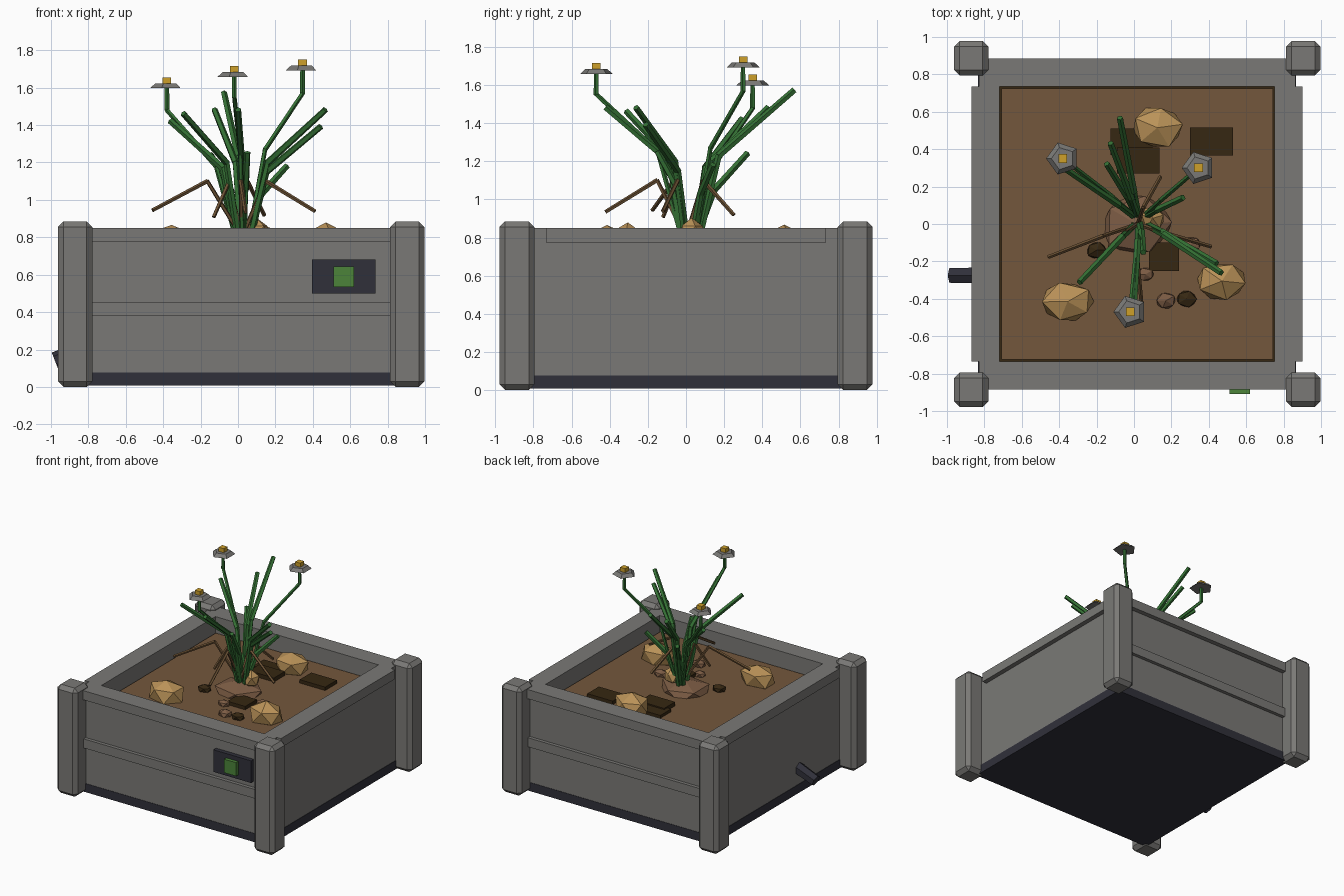
import bpy, bmesh, math, random
from mathutils import Vector, Matrix

if "Cube" in bpy.data.objects:
    bpy.data.objects.remove(bpy.data.objects["Cube"])

random.seed(4)
CX = 0.017  # box centre; the drain spout sticks out on the left


def mat(name, r, g, b):
    m = bpy.data.materials.new(name)
    lin = [((c / 255 + 0.055) / 1.055) ** 2.4 for c in (r, g, b)]
    m.diffuse_color = (*lin, 1)
    m.use_nodes = True
    m.node_tree.nodes["Principled BSDF"].inputs["Base Color"].default_value = m.diffuse_color
    return m


GREY = mat("grey_panel", 122, 121, 118)
DARK = mat("dark_plastic", 48, 48, 58)
SCREEN = mat("screen_green", 76, 132, 58)
LEAF = mat("leaf_green", 52, 112, 52)
SOIL = mat("soil_brown", 116, 87, 60)
SAND = mat("sandstone", 186, 146, 88)
BARK = mat("dark_bark", 54, 39, 18)
CLAY = mat("clay_stone", 124, 92, 68)
TWIG = mat("dry_twig", 108, 82, 52)
GOLD = mat("flower_yellow", 205, 160, 42)


def finish(bm, name, material):
    bmesh.ops.recalc_face_normals(bm, faces=bm.faces)
    me = bpy.data.meshes.new(name)
    bm.to_mesh(me)
    bm.free()
    me.materials.append(material)
    ob = bpy.data.objects.new(name, me)
    bpy.context.collection.objects.link(ob)
    return ob


def box(name, x0, x1, y0, y1, z0, z1, material, bevel=0):
    bm = bmesh.new()
    bmesh.ops.create_cube(bm, size=1)
    for v in bm.verts:
        v.co = Vector(((x0 + x1) / 2 + v.co.x * (x1 - x0),
                       (y0 + y1) / 2 + v.co.y * (y1 - y0),
                       (z0 + z1) / 2 + v.co.z * (z1 - z0)))
    if bevel:
        bmesh.ops.bevel(bm, geom=bm.edges[:], offset=bevel, segments=1, affect='EDGES')
    return finish(bm, name, material)


def rod(name, points, radius, material, sides=5):
    """Jointed straight rod through the given points, one tapered tube per section."""
    bm = bmesh.new()
    for a, b in zip(points, points[1:]):
        a, b = Vector(a), Vector(b)
        d = b - a
        m = Matrix.Translation((a + b) / 2) @ d.to_track_quat('Z', 'Y').to_matrix().to_4x4()
        bmesh.ops.create_cone(bm, cap_ends=True, segments=sides, radius1=radius,
                              radius2=radius * 0.9, depth=d.length + radius * 0.4, matrix=m)
    return finish(bm, name, material)


def rock(name, x, y, z, rx, ry, rz, material, sub=1):
    bm = bmesh.new()
    bmesh.ops.create_icosphere(bm, subdivisions=sub, radius=1)
    turn = Matrix.Rotation(random.uniform(0, 6), 3, 'Z')
    for v in bm.verts:
        p = turn @ v.co * random.uniform(0.9, 1.06)
        v.co = Vector((x + p.x * rx, y + p.y * ry, z + p.z * rz))
    return finish(bm, name, material)


# Base tray, walls, rims and mid bands
box("base_tray", CX - .85, CX + .85, -.85, .85, 0.008, .078, DARK)
for s, side in ((-1, "front"), (1, "back")):
    ya, yb = sorted((s * .735, s * .847))
    box(side + "_wall", CX - .847, CX + .847, ya, yb, .078, .80, GREY)
    ya, yb = sorted((s * .735, s * .885))
    box(side + "_rim", CX - .847, CX + .847, ya, yb, .775, .85, GREY)
    ya, yb = sorted((s * .80, s * .875))
    box(side + "_band", CX - .82, CX + .82, ya, yb, .378, .452, GREY)
for s, side in ((-1, "left"), (1, "right")):
    xa, xb = sorted((CX + s * .735, CX + s * .847))
    box(side + "_wall", xa, xb, -.74, .74, .078, .80, GREY)
    xa, xb = sorted((CX + s * .735, CX + s * .885))
    box(side + "_rim", xa, xb, -.735, .735, .775, .85, GREY)

# Corner posts
for sx in (-1, 1):
    for sy in (-1, 1):
        x, y = CX + sx * .888, sy * .886
        box("corner_post", x - .092, x + .092, y - .092, y + .092, 0, .885, GREY, .03)

# Control panel and drain spout
box("control_panel", .395, .735, -.882, -.83, .5, .68, DARK)
box("panel_screen", .51, .62, -.91, -.87, .535, .645, SCREEN)
rod("drain_spout", [(-.78, -.275, .22), (-.97, -.275, .145)], .05, DARK, 6)

# Soil with a dark edge
box("soil_edge", CX - .737, CX + .737, -.737, .737, .10, .71, BARK)
box("soil", CX - .725, CX + .725, -.725, .725, .60, .722, SOIL)

# Bark chips lying flat
for x0, x1, y0, y1, z in ((-.125, .10, .37, .51, .745), (-.09, .135, .27, .41, .755),
                          (.30, .53, .365, .515, .75), (.08, .24, -.25, -.10, .75)):
    box("bark_chip", x0, x1, y0, y1, .70, z, BARK)

# Rocks, pebbles and the root mound
for x, y, rx, ry in ((.125, .515, .15, .125), (-.355, -.415, .15, .115), (.47, -.305, .15, .11)):
    rock("large_rock", x, y, .77, rx, ry, .105, SAND)
rock("root_mound", .015, 0, .725, .21, .19, .09, CLAY)
rock("crown_rock", .10, .03, .83, .07, .07, .07, SAND)
for x, y, r in ((.17, -.41, .06), (.06, -.27, .05), (.30, -.11, .06)):
    rock("pebble", x, y, .735, r, r * .8, r * .6, CLAY)
for x, y, r in ((-.20, -.14, .06), (.28, -.40, .06)):
    rock("dark_pebble", x, y, .735, r, r * .85, r * .6, BARK)


def stalk(tip, bend_z, share):
    """Base, bend and tip of a stem that leans out from the crown."""
    x, y, z = tip
    return [(.025 + x * .08, .02 + y * .08, .78),
            (.02 + x * share, .02 + y * share, bend_z), tip]


# Leaves
for tip, bz, share in (((-.075, .565, 1.57), 1.23, .27), ((-.125, .43, 1.48), 1.2, .27),
                       ((-.29, -.31, 1.46), 1.2, .28), ((-.36, .29, 1.42), 1.17, .28),
                       ((.465, -.26, 1.48), 1.2, .3), ((.44, -.21, 1.39), 1.15, .3),
                       ((.0, -.42, 1.48), 1.2, .26), ((-.145, .32, 1.24), 1.05, .4),
                       ((.26, .14, 1.18), 1.03, .4), ((.05, -.15, 1.25), 1.05, .4)):
    rod("leaf", stalk(tip, bz, share), .019, LEAF)

# Drooping dry twigs
for x, y, z in ((-.455, -.175, .945), (.41, -.12, .94), (.04, -.42, .935),
                (.14, .25, .92), (-.13, -.12, .91)):
    rod("dry_twig", [(.02, 0, .80), (x * .36, y * .36, 1.1), (x, y, z)], .012, TWIG)

# Flowers on bent stems
for x, y, z, bz in ((-.38, .35, 1.61, 1.48), (-.02, -.47, 1.67, 1.55), (.345, .30, 1.705, 1.57)):
    rod("flower_stem", stalk((x, y, bz), bz - .3, .36) + [(x, y, z)], .014, LEAF)
    bm = bmesh.new()
    bmesh.ops.create_cone(bm, cap_ends=True, segments=5, radius1=.09, radius2=.062, depth=.025,
                          matrix=Matrix.Translation((x, y, z)) @ Matrix.Rotation(math.pi / 2, 4, 'Z'))
    finish(bm, "flower_petals", GREY)
    box("flower_centre", x - .023, x + .023, y - .023, y + .023, z + .005, z + .045, GOLD)
